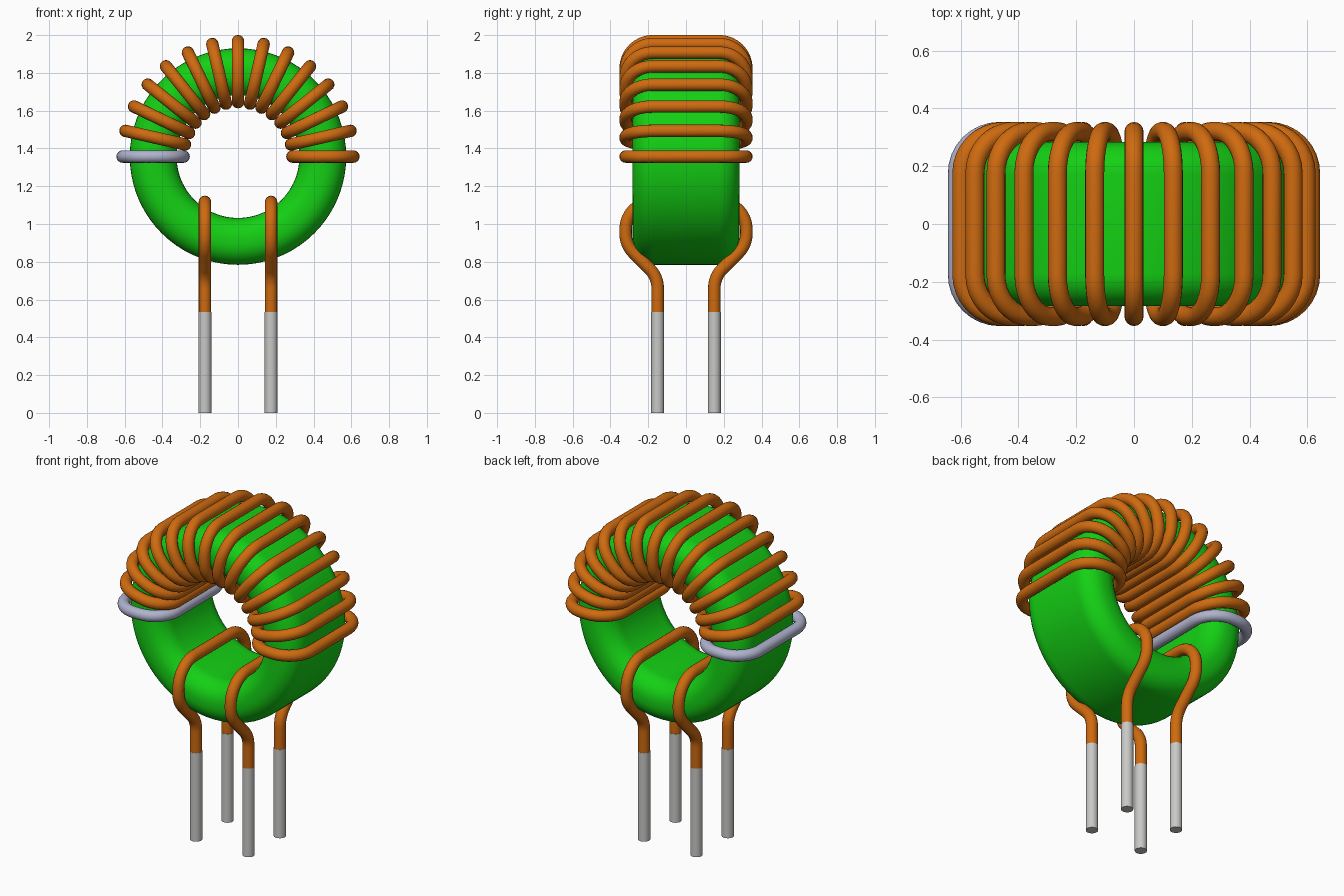
import bpy, bmesh, math
from mathutils import Vector, Matrix

cube = bpy.data.objects.get("Cube")
if cube:
    bpy.data.objects.remove(cube, do_unlink=True)

CENTRE = Vector((0, 0, 1.357))   # ring axis runs along y
WIRE = 0.033                     # wire radius
PIN_TOP = 0.535
LEAD_X, PIN_Y = 0.175, 0.15


def material(name, rgb):
    m = bpy.data.materials.new(name)
    m.use_nodes = True
    m.diffuse_color = (*rgb, 1)
    m.node_tree.nodes["Principled BSDF"].inputs["Base Color"].default_value = (*rgb, 1)
    return m


green = material("green_coating", (0.007, 0.63, 0.007))
copper = material("copper_enamel", (0.62, 0.145, 0.005))
silver = material("pale_silver", (0.43, 0.45, 0.61))
tin = material("tinned_grey", (0.58, 0.58, 0.57))


def fillet(points, radius, closed, steps=8):
    """Round the corners of a polyline with arcs."""
    pts = [Vector(p) for p in points]
    out = []
    for i, p in enumerate(pts):
        if not closed and i in (0, len(pts) - 1):
            out.append(p)
            continue
        a = (pts[i - 1] - p).normalized()
        b = (pts[(i + 1) % len(pts)] - p).normalized()
        half = a.angle(b) / 2
        centre = p + (a + b).normalized() * radius / math.sin(half)
        start = p + a * radius / math.tan(half) - centre
        axis = start.cross(p - centre).normalized()
        sweep = math.pi - 2 * half
        for k in range(steps + 1):
            out.append(centre + Matrix.Rotation(sweep * k / steps, 3, axis) @ start)
    return out


def rectangle(inner, outer, half_depth, radius):
    """Rounded section in the radial (x) and depth (y) plane."""
    corners = [(inner, -half_depth, 0), (outer, -half_depth, 0),
               (outer, half_depth, 0), (inner, half_depth, 0)]
    return fillet(corners, radius, True)


def finish(obj, mat):
    obj.data.materials.clear()
    obj.data.materials.append(mat)
    bpy.ops.object.select_all(action='DESELECT')
    obj.select_set(True)
    bpy.context.view_layer.objects.active = obj
    if obj.type == 'CURVE':
        bpy.ops.object.convert(target='MESH')
        obj = bpy.context.view_layer.objects.active
    bpy.ops.object.shade_smooth_by_angle(angle=math.radians(40))
    return obj


def tube(name, points, closed, mat):
    curve = bpy.data.curves.new(name, 'CURVE')
    curve.dimensions = '3D'
    curve.bevel_depth = WIRE
    curve.bevel_resolution = 6
    curve.use_fill_caps = True
    spline = curve.splines.new('POLY')
    spline.points.add(len(points) - 1)
    for sp, p in zip(spline.points, points):
        sp.co = (*p, 1)
    spline.use_cyclic_u = closed
    obj = bpy.data.objects.new(name, curve)
    bpy.context.collection.objects.link(obj)
    return finish(obj, mat)


# Ring core: rounded section swept around the y axis
bm = bmesh.new()
section = rectangle(0.325, 0.573, 0.283, 0.112)
SEGMENTS = 72
rings = []
for s in range(SEGMENTS):
    turn = Matrix.Rotation(math.tau * s / SEGMENTS, 3, 'Y')
    rings.append([bm.verts.new(CENTRE + turn @ p) for p in section])
for s in range(SEGMENTS):
    r0, r1 = rings[s], rings[(s + 1) % SEGMENTS]
    for j in range(len(section)):
        k = (j + 1) % len(section)
        bm.faces.new((r0[j], r0[k], r1[k], r1[j]))
bmesh.ops.recalc_face_normals(bm, faces=bm.faces)
mesh = bpy.data.meshes.new("ring_core")
bm.to_mesh(mesh)
bm.free()
core = bpy.data.objects.new("ring_core", mesh)
bpy.context.collection.objects.link(core)
finish(core, green)

# Windings over the upper half; the last one, on the right, is silver
loop = rectangle(0.288, 0.611, 0.32, 0.145)
TURNS = 15
for i in range(TURNS):
    turn = Matrix.Rotation(-math.pi * i / (TURNS - 1), 3, 'Y')
    last = i == TURNS - 1
    tube("end_winding" if last else f"winding_{i + 1}",
         [CENTRE + turn @ p for p in loop], True, silver if last else copper)

# Leads crossing the bottom of the ring, each bending down to two pins
for side, x in (("left", LEAD_X), ("right", -LEAD_X)):
    half = fillet([(x, 0, 1.117), (x, 0.32, 1.117), (x, 0.32, 0.89),
                   (x, PIN_Y, 0.72), (x, PIN_Y, PIN_TOP)], 0.145, False)
    mirrored = [Vector((p.x, -p.y, p.z)) for p in half[:0:-1]]
    tube(f"{side}_lead", mirrored + half[1:], False, copper)
    for end, y in (("front", -PIN_Y), ("back", PIN_Y)):
        bpy.ops.mesh.primitive_cylinder_add(
            vertices=24, radius=WIRE + 0.001, depth=PIN_TOP,
            location=(x, y, PIN_TOP / 2))
        pin = bpy.context.object
        pin.name = f"{end}_{side}_pin"
        finish(pin, tin)
